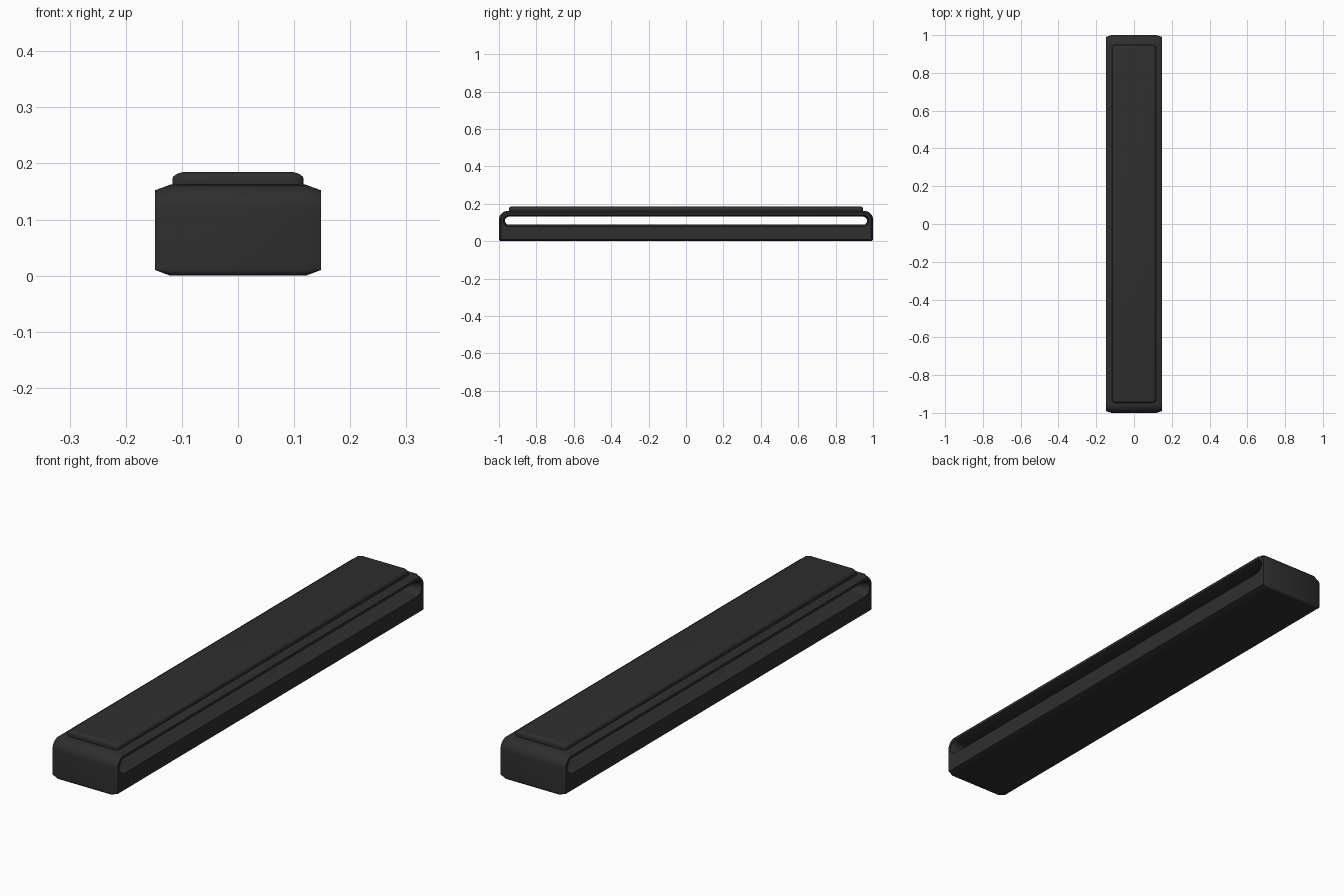
import bpy, bmesh, math

default = bpy.data.objects.get("Cube")
if default:
    bpy.data.objects.remove(default)

# Single dark plastic colour
dark = bpy.data.materials.new("charcoal_plastic")
dark.use_nodes = True
rgba = (0.028, 0.028, 0.028, 1)
dark.diffuse_color = rgba
dark.node_tree.nodes["Principled BSDF"].inputs["Base Color"].default_value = rgba


def finish(name, bm):
    """Turn a bmesh into a smooth-shaded object with sharp creases kept."""
    bmesh.ops.recalc_face_normals(bm, faces=bm.faces)
    mesh = bpy.data.meshes.new(name)
    bm.to_mesh(mesh)
    bm.free()
    mesh.materials.append(dark)
    obj = bpy.data.objects.new(name, mesh)
    bpy.context.collection.objects.link(obj)
    bpy.ops.object.select_all(action="DESELECT")
    obj.select_set(True)
    bpy.context.view_layer.objects.active = obj
    bpy.ops.object.shade_smooth_by_angle(angle=math.radians(32))
    return obj


def rounded_outline(half, low, high, r_top, r_low, steps=10):
    """Rounded rectangle in the y-z plane, with separate top and bottom radii."""
    points = []
    for corner, (sy, sz) in enumerate([(1, 1), (-1, 1), (-1, -1), (1, -1)]):
        r = r_top if sz > 0 else r_low
        cy = sy * (half - r)
        cz = high - r if sz > 0 else low + r
        for i in range(steps + 1):
            a = math.pi / 2 * (corner + i / steps)
            points.append((cy + r * math.cos(a), cz + r * math.sin(a)))
    return points


# Body: chamfered bar with a long slot running through from side to side
side, shoulder, cut = 0.148, 0.121, 0.01


def shell(g):
    return rounded_outline(1 - g, g, 0.162 - g, 0.047 - g, 0.012 - g)


def slot(g):
    return rounded_outline(0.968 + g, 0.088 - g, 0.131 + g, 0.0214 + g, 0.0214 + g)


sections = [(-side, shell(cut)), (-shoulder, shell(0)), (shoulder, shell(0)), (side, shell(cut)),
            (side, slot(cut)), (shoulder, slot(0)), (-shoulder, slot(0)), (-side, slot(cut))]
bm = bmesh.new()
rings = [[bm.verts.new((x, y, z)) for y, z in outline] for x, outline in sections]
for k, ring in enumerate(rings):
    following = rings[(k + 1) % len(rings)]
    for i in range(len(ring)):
        j = (i + 1) % len(ring)
        bm.faces.new((ring[i], ring[j], following[j], following[i]))
finish("slotted_body", bm)

# Raised top plate: rounded slab, its edge rounding stretched sideways
stretch = 2.1
bm = bmesh.new()
bmesh.ops.create_cube(bm, size=1)
bmesh.ops.scale(bm, vec=(0.234 / stretch, 1.894, 0.035), verts=bm.verts)
bmesh.ops.bevel(bm, geom=bm.edges[:], offset=0.013, segments=5, profile=0.5, affect="EDGES")
bmesh.ops.scale(bm, vec=(stretch, 1, 1), verts=bm.verts)
bmesh.ops.translate(bm, vec=(0, 0, 0.1675), verts=bm.verts)
finish("top_plate", bm)
